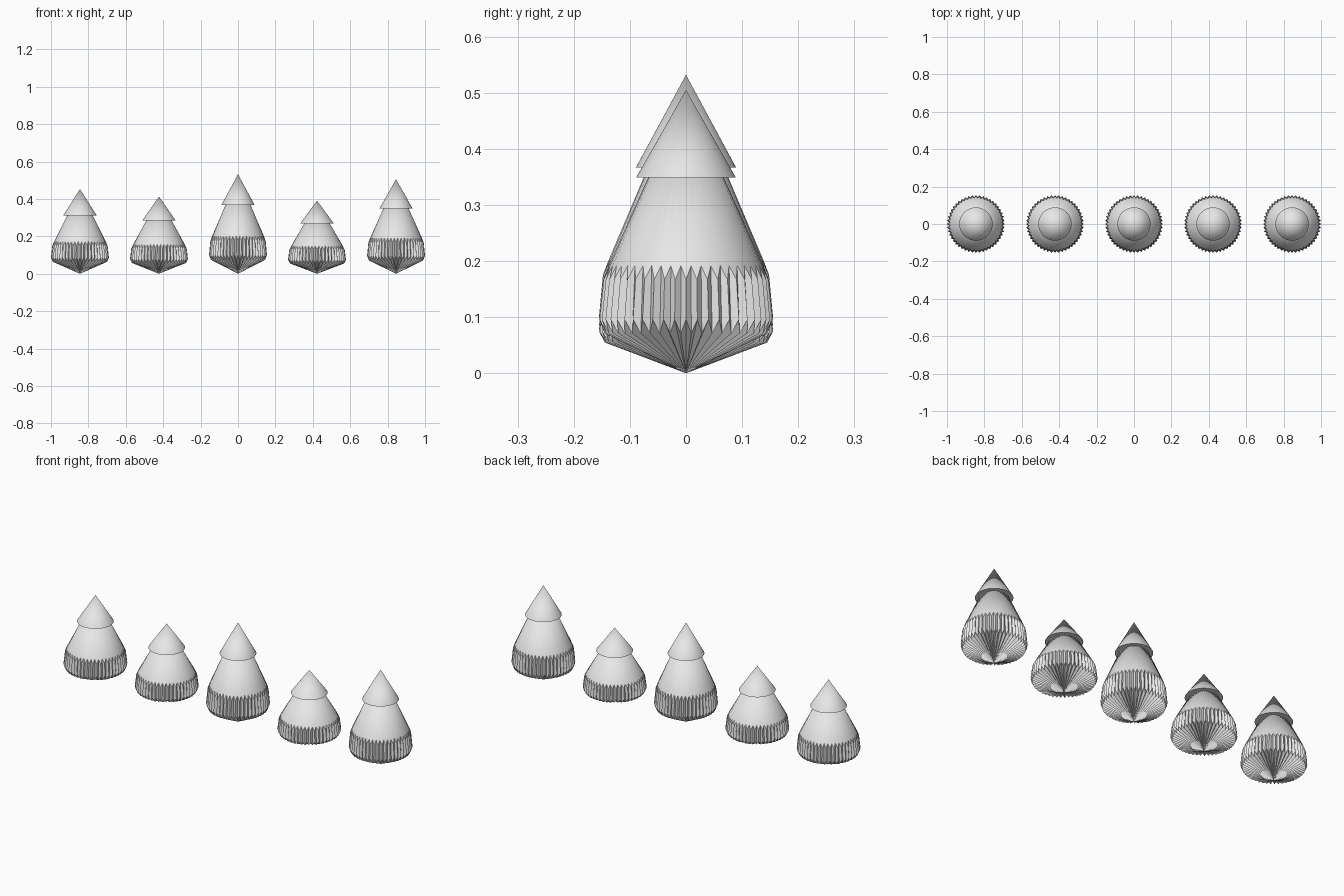
import bpy, bmesh, math

cube = bpy.data.objects.get("Cube")
if cube:
    bpy.data.objects.remove(cube, do_unlink=True)

grey = bpy.data.materials.new("light_grey")
grey.use_nodes = True
COLOUR = (0.8, 0.8, 0.8, 1)
grey.diffuse_color = COLOUR
grey.node_tree.nodes["Principled BSDF"].inputs["Base Color"].default_value = COLOUR

TEETH = 48
SPACING = 0.4225
HEIGHTS = [0.453, 0.413, 0.532, 0.391, 0.505]
CONE_BASE = 0.69      # fraction of the tree height
CONE_RADIUS = 0.089


def finish(obj, angle):
    obj.data.materials.append(grey)
    bpy.ops.object.select_all(action="DESELECT")
    obj.select_set(True)
    bpy.context.view_layer.objects.active = obj
    bpy.ops.object.shade_smooth_by_angle(angle=math.radians(angle))


def zigzag_ring(bm, height, outer, inner):
    """Ring alternating between outer and inner (radius, height fraction) points."""
    ring = []
    for i in range(TEETH * 2):
        r, z = inner if i % 2 else outer
        a = math.pi * i / TEETH
        ring.append(bm.verts.new((r * math.cos(a), r * math.sin(a), z * height)))
    return ring


def pleated_body(name, x, height):
    bm = bmesh.new()
    hem = zigzag_ring(bm, height, (0.155, 0.19), (0.145, 0.14))
    shoulder = zigzag_ring(bm, height, (0.148, 0.33), (0.138, 0.38))
    bottom = bm.verts.new((0, 0, 0))
    top = bm.verts.new((0, 0, height * 0.99))
    for i in range(TEETH * 2):
        j = (i + 1) % (TEETH * 2)
        bm.faces.new((bottom, hem[j], hem[i]))
        bm.faces.new((hem[i], hem[j], shoulder[j], shoulder[i]))
        bm.faces.new((shoulder[i], shoulder[j], top))
    bmesh.ops.recalc_face_normals(bm, faces=bm.faces)
    mesh = bpy.data.meshes.new(name)
    bm.to_mesh(mesh)
    bm.free()
    obj = bpy.data.objects.new(name, mesh)
    obj.location.x = x
    bpy.context.collection.objects.link(obj)
    finish(obj, 30)


def top_cone(name, x, height):
    depth = height * (1 - CONE_BASE)
    bpy.ops.mesh.primitive_cone_add(
        vertices=TEETH * 2, radius1=CONE_RADIUS, radius2=0, depth=depth,
        location=(x, 0, height - depth / 2))
    obj = bpy.context.object
    obj.name = name
    finish(obj, 30)


# Row of five trees, each a pleated skirt under a plain cone
for i, height in enumerate(HEIGHTS):
    x = (i - 2) * SPACING
    pleated_body(f"tree_{i + 1}_body", x, height)
    top_cone(f"tree_{i + 1}_top", x, height)
